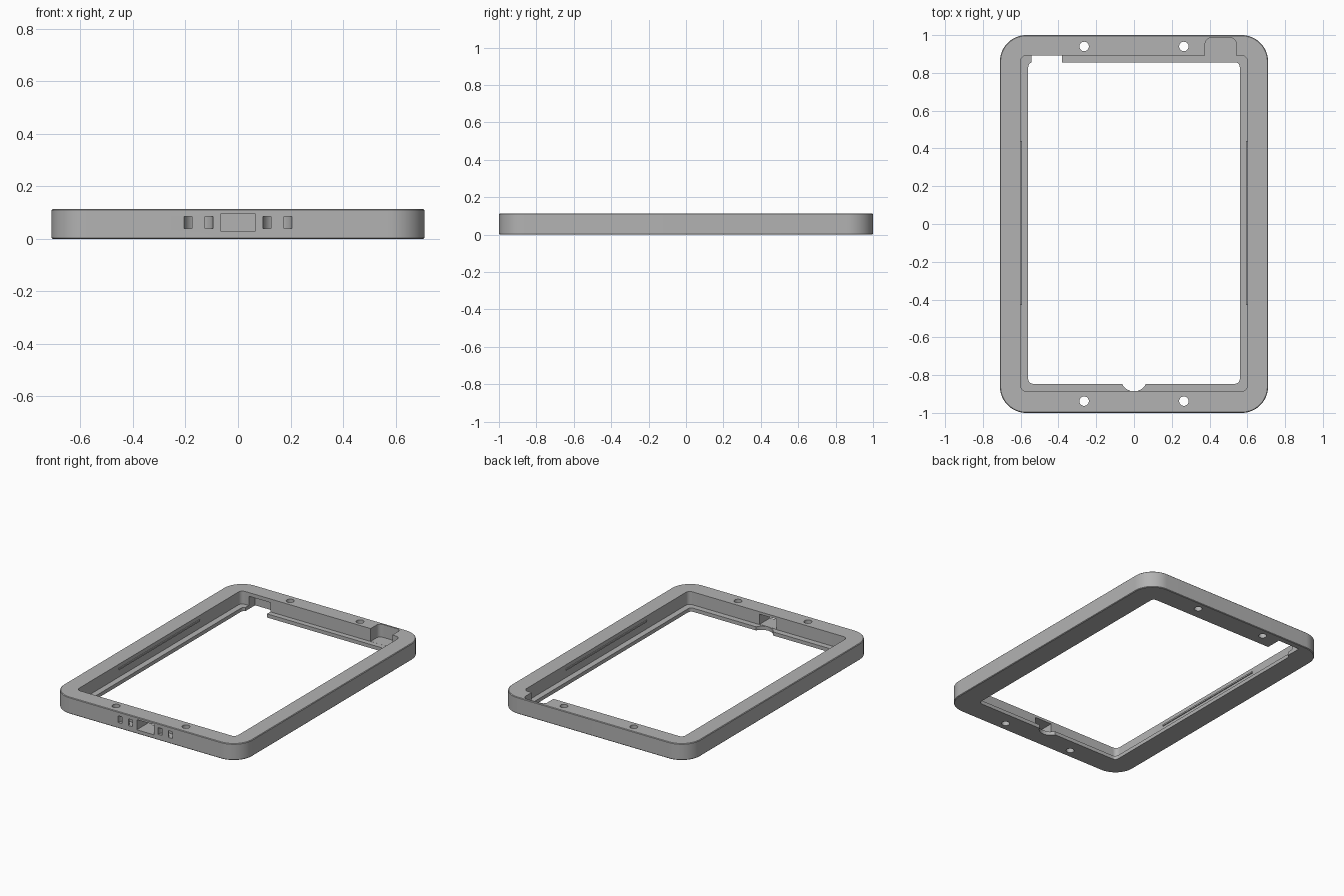
import bpy, bmesh, math
from mathutils import Vector

old = bpy.data.objects.get("Cube")
if old:
    bpy.data.objects.remove(old)

HEIGHT = 0.113
LIP = 0.025

grey = bpy.data.materials.new("plain grey")
grey.use_nodes = True
colour = (0.45, 0.45, 0.45, 1)
grey.diffuse_color = colour
grey.node_tree.nodes["Principled BSDF"].inputs["Base Color"].default_value = colour


def prism(name, outline, z0, z1, rim=0):
    """Extrude an XY outline from z0 to z1, optionally softening both rims."""
    bm = bmesh.new()
    base = bm.faces.new([bm.verts.new((x, y, z0)) for x, y in outline])
    top = bmesh.ops.extrude_face_region(bm, geom=[base])["geom"]
    verts = [g for g in top if isinstance(g, bmesh.types.BMVert)]
    bmesh.ops.translate(bm, verts=verts, vec=Vector((0, 0, z1 - z0)))
    bmesh.ops.recalc_face_normals(bm, faces=bm.faces)
    if rim:
        edges = [e for e in bm.edges if abs(e.verts[0].co.z - e.verts[1].co.z) < 1e-5]
        bmesh.ops.bevel(bm, geom=edges, offset=rim, segments=1, affect='EDGES')
    mesh = bpy.data.meshes.new(name)
    bm.to_mesh(mesh)
    bm.free()
    mesh.materials.append(grey)
    obj = bpy.data.objects.new(name, mesh)
    bpy.context.collection.objects.link(obj)
    return obj


def arc(cx, cy, r, start, end, steps):
    angles = [math.radians(start + (end - start) * i / steps) for i in range(steps + 1)]
    return [(cx + r * math.cos(a), cy + r * math.sin(a)) for a in angles]


def rounded(x0, x1, y0, y1, r, steps=8):
    corners = [(x1 - r, y1 - r), (x0 + r, y1 - r), (x0 + r, y0 + r), (x1 - r, y0 + r)]
    return [p for i, (cx, cy) in enumerate(corners)
            for p in arc(cx, cy, r, 90 * i, 90 * i + 90, steps)]


def box(x0, x1, y0, y1):
    return [(x0, y0), (x1, y0), (x1, y1), (x0, y1)]


# Outer body
frame = prism("frame", rounded(-0.71, 0.71, -1, 1, 0.14, 16), 0, HEIGHT, 0.004)

cutters = [
    # Tray above the lip, and the window through it
    prism("tray_cut", rounded(-0.6, 0.6, -0.885, 0.892, 0.03), LIP, 0.2),
    prism("window_cut", rounded(-0.56, 0.56, -0.846, 0.856, 0.025), -0.1, 0.2),
    # Back recess open at the top, and back pocket open at the bottom
    prism("recess_cut", rounded(0.377, 0.541, 0.8, 0.985, 0.03), LIP + 0.0005, 0.2),
    prism("pocket_cut", box(-0.543, -0.38, 0.83, 0.96), -0.1, 0.088),
    # Front port and the thumb notch in the lip
    prism("port_cut", box(-0.064, 0.064, -1.1, -0.86), 0.027, 0.096),
    prism("thumb_cut", arc(0, -0.816, 0.07, 0, 360, 40)[:-1], -0.1, LIP + 0.002),
]

# Curved tie channels entering and leaving the front face
for cx in (-0.15, 0.15):
    ring = ([(cx + 0.055, -1.05)] + arc(cx, -1, 0.055, 0, 180, 16)
            + [(cx - 0.055, -1.05), (cx - 0.025, -1.05)]
            + arc(cx, -1, 0.025, 180, 0, 16) + [(cx + 0.025, -1.05)])
    cutters.append(prism("tie_cut", ring, 0.039, 0.085))

# Screw holes
for x in (-0.264, 0.264):
    for y in (-0.938, 0.94):
        cutters.append(prism("screw_cut", arc(x, y, 0.025, 0, 360, 32)[:-1], -0.1, 0.2))

bpy.context.view_layer.objects.active = frame
for cutter in cutters:
    cutter.hide_render = True
    mod = frame.modifiers.new(cutter.name, 'BOOLEAN')
    mod.operation = 'DIFFERENCE'
    mod.solver = 'EXACT'
    mod.object = cutter
    bpy.ops.object.modifier_apply(modifier=mod.name)
    bpy.data.objects.remove(cutter)

# Thin retaining ridges on the long inner walls
for name, side in (("left_ridge", 1), ("right_ridge", -1)):
    x0, x1 = sorted((side * 0.594, side * 0.602))
    prism(name, box(x0, x1, -0.43, 0.44), 0.076, 0.086)

# Smooth rounded walls with sharp edges kept
bpy.ops.object.select_all(action='DESELECT')
frame.select_set(True)
bpy.ops.object.shade_smooth_by_angle(angle=math.radians(25))
